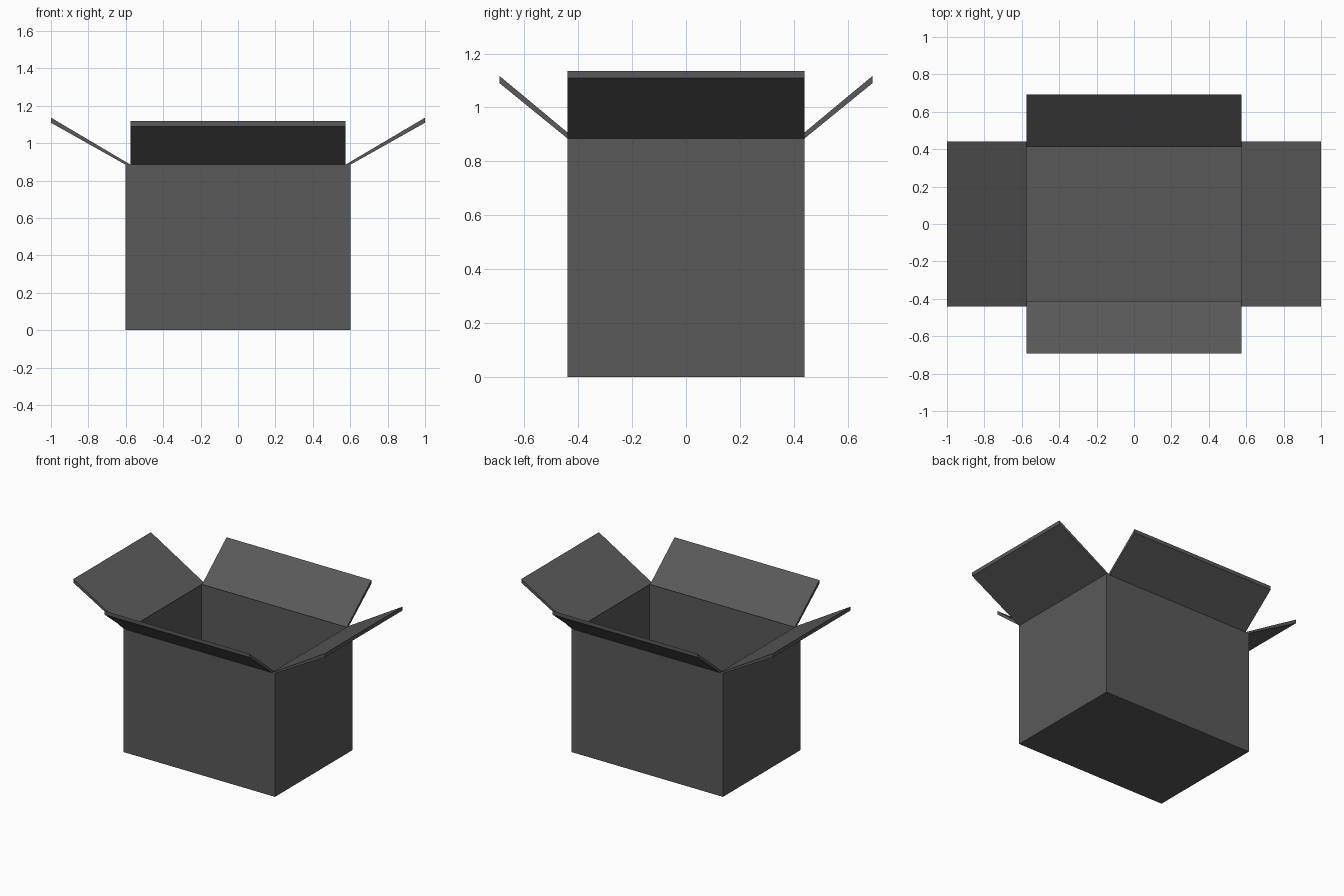
import bpy
import bmesh
from mathutils import Vector

cube = bpy.data.objects.get("Cube")
if cube:
    bpy.data.objects.remove(cube, do_unlink=True)

HALF_X, HALF_Y, HEIGHT, WALL = 0.602, 0.44, 0.885, 0.027

card = bpy.data.materials.new("dark grey card")
card.use_nodes = True
GREY = (0.1, 0.1, 0.1, 1)
card.diffuse_color = GREY
card.node_tree.nodes["Principled BSDF"].inputs["Base Color"].default_value = GREY


def finish(bm, name):
    bmesh.ops.recalc_face_normals(bm, faces=bm.faces)
    mesh = bpy.data.meshes.new(name)
    bm.to_mesh(mesh)
    bm.free()
    mesh.materials.append(card)
    obj = bpy.data.objects.new(name, mesh)
    bpy.context.collection.objects.link(obj)
    return obj


def make_body():
    """Open carton: inset the top of a block and push it down to the floor."""
    bm = bmesh.new()
    bmesh.ops.create_cube(bm, size=1)
    for v in bm.verts:
        v.co = Vector((v.co.x * 2 * HALF_X, v.co.y * 2 * HALF_Y, (v.co.z + 0.5) * HEIGHT))
    bm.normal_update()
    top = max(bm.faces, key=lambda f: f.calc_center_median().z)
    bmesh.ops.inset_individual(bm, faces=[top], thickness=WALL)
    for v in top.verts:
        v.co.z = HEIGHT
    pit = bmesh.ops.extrude_face_region(bm, geom=[top])["geom"]
    if top.is_valid:
        bmesh.ops.delete(bm, geom=[top], context="FACES_ONLY")
    for v in pit:
        if isinstance(v, bmesh.types.BMVert):
            v.co.z = WALL
    finish(bm, "carton_body")


def make_flap(name, out, along, edge, reach, tip_z, half_width):
    """Slanted flap with an upright tip, swept along the rim."""
    profile = [(edge, HEIGHT), (reach, tip_z - WALL), (reach, tip_z), (edge - WALL, HEIGHT)]
    bm = bmesh.new()
    face = bm.faces.new([bm.verts.new(out * d + along * -half_width + Vector((0, 0, z)))
                         for d, z in profile])
    swept = bmesh.ops.extrude_face_region(bm, geom=[face])["geom"]
    if not face.is_valid or len(bm.faces) < 6:
        bm.faces.new([v for v in bm.verts if v not in swept])
    bmesh.ops.translate(bm, vec=along * 2 * half_width,
                        verts=[g for g in swept if isinstance(g, bmesh.types.BMVert)])
    finish(bm, name)


make_body()
X, Y = Vector((1, 0, 0)), Vector((0, 1, 0))
for name, side in (("left_flap", 1), ("right_flap", -1)):
    make_flap(name, X * side, Y, HALF_X, 1.0, 1.136, HALF_Y)
for name, side in (("back_flap", 1), ("front_flap", -1)):
    make_flap(name, Y * side, X, HALF_Y, 0.692, 1.117, HALF_X - WALL)
